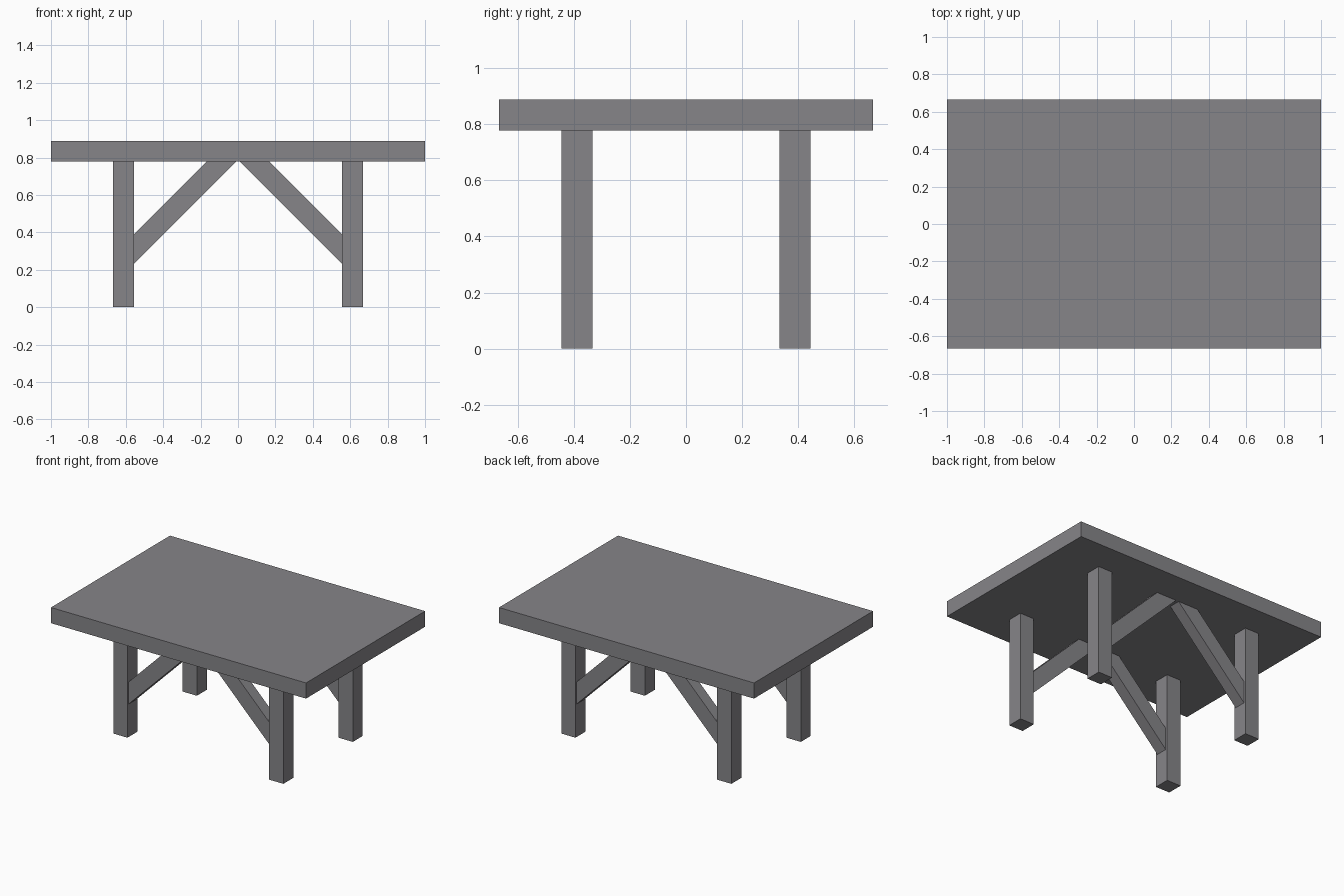
import bpy

if "Cube" in bpy.data.objects:
    bpy.data.objects.remove(bpy.data.objects["Cube"])

wood = bpy.data.materials.new("weathered grey")
wood.diffuse_color = (0.24, 0.235, 0.25, 1)
wood.use_nodes = True
wood.node_tree.nodes["Principled BSDF"].inputs["Base Color"].default_value = wood.diffuse_color

TOP, UNDER = 0.889, 0.778          # upper and lower height of the slab
LEG_IN, LEG_OUT = 0.556, 0.667     # leg extent along x
LEG_Y, LEG_W, BRACE_W = 0.389, 0.111, 0.083


def prism(name, outline, y, width):
    """Extrude an x-z outline along y, centred on the given y."""
    n = len(outline)
    verts = [(x, y + s * width / 2, z) for s in (-1, 1) for x, z in outline]
    faces = [list(range(n)), list(range(2 * n - 1, n - 1, -1))]
    faces += [(i, i + n, (i + 1) % n + n, (i + 1) % n) for i in range(n)]
    mesh = bpy.data.meshes.new(name)
    mesh.from_pydata(verts, [], faces)
    mesh.materials.append(wood)
    obj = bpy.data.objects.new(name, mesh)
    bpy.context.collection.objects.link(obj)


def box(x0, x1, z0, z1):
    return [(x0, z0), (x1, z0), (x1, z1), (x0, z1)]


# Table slab
prism("table_top", box(-1, 1, UNDER, TOP), 0, 1.333)

# Diagonal brace from leg to slab, at 45 degrees
LOW, HIGH = 0.789, 0.946           # x + z along its lower and upper edges
brace = [(LEG_IN, LOW - LEG_IN), (LEG_IN, HIGH - LEG_IN),
         (HIGH - UNDER, UNDER), (LOW - UNDER, UNDER)]

# Four legs, each with its brace
for y, side in ((-LEG_Y, "front"), (LEG_Y, "back")):
    for sign, hand in ((-1, "left"), (1, "right")):
        for part, outline, width in (("leg", box(LEG_IN, LEG_OUT, 0, UNDER), LEG_W),
                                     ("brace", brace[::-1], BRACE_W)):
            pts = [(sign * x, z) for x, z in outline]
            if sign < 0:
                pts.reverse()      # keep the faces pointing outward
            prism(f"{side}_{hand}_{part}", pts, y, width)
